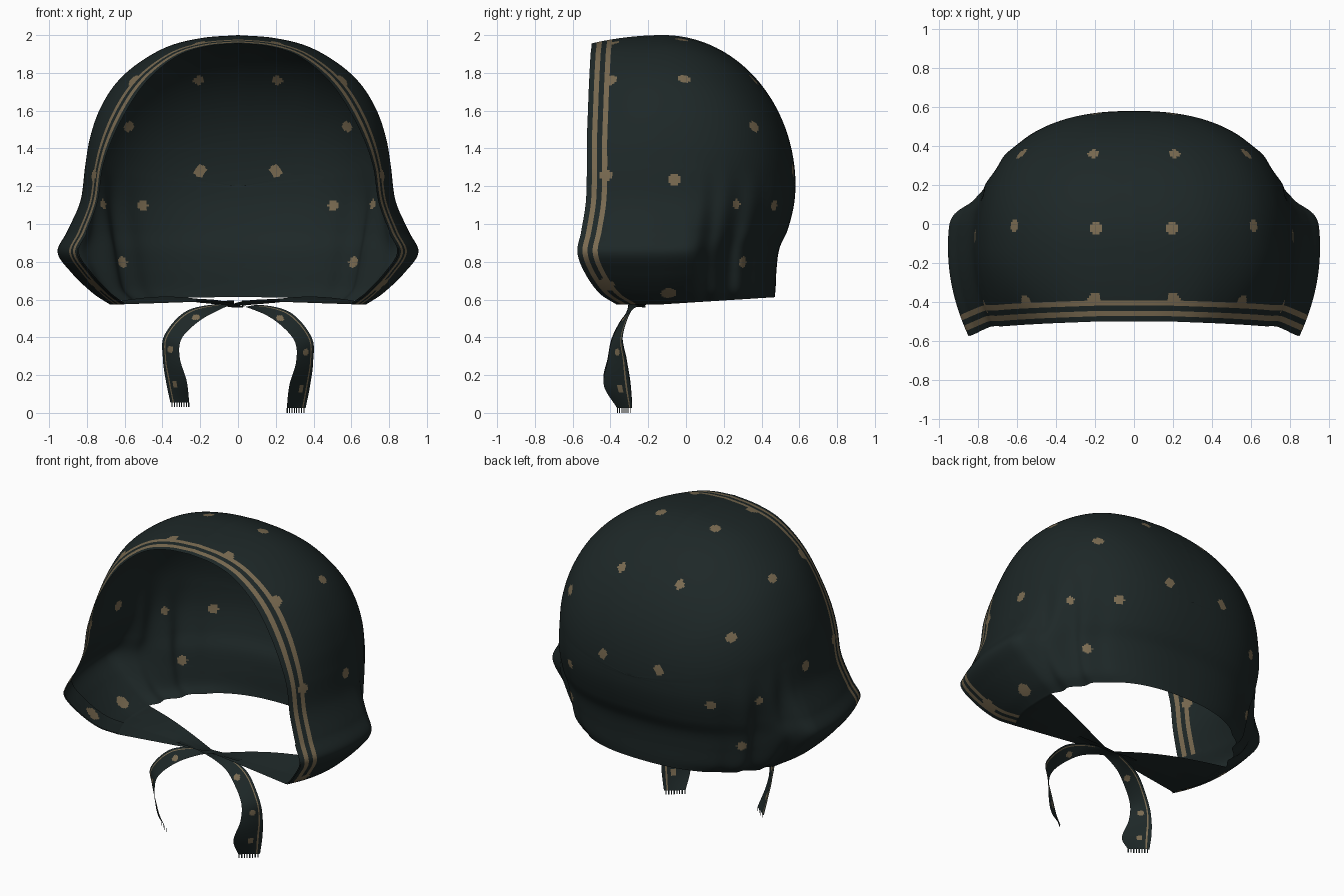
import bpy, bmesh, math
from mathutils import Vector

if "Cube" in bpy.data.objects:
    bpy.data.objects.remove(bpy.data.objects["Cube"])


def material(name, rgb):
    m = bpy.data.materials.new(name)
    m.diffuse_color = (*rgb, 1)
    m.use_nodes = True
    m.node_tree.nodes["Principled BSDF"].inputs["Base Color"].default_value = m.diffuse_color
    return m


GREEN = material("dark_green_cloth", (0.0125, 0.0205, 0.0205))
TAN = material("tan_pattern", (0.195, 0.147, 0.083))


def smooth_path(points, steps):
    """Catmull-Rom samples through tuples of any length."""
    pts = [Vector(p) for p in points]
    pts = [2 * pts[0] - pts[1]] + pts + [2 * pts[-1] - pts[-2]]
    out = []
    for i in range(1, len(pts) - 2):
        a, b, c, d = pts[i - 1:i + 3]
        for k in range(steps):
            t = k / steps
            out.append(0.5 * (2 * b + (c - a) * t + (2 * a - 5 * b + 4 * c - d) * t * t
                              + (3 * b - a - 3 * c + d) * t ** 3))
    return out + [pts[-2]]


def make_object(name, bm):
    me = bpy.data.meshes.new(name)
    bm.to_mesh(me)
    bm.free()
    ob = bpy.data.objects.new(name, me)
    bpy.context.collection.objects.link(ob)
    me.materials.append(GREEN)
    me.materials.append(TAN)
    for p in me.polygons:
        p.use_smooth = True
    return ob


def add_grid(bm, rows, rule=lambda r, c: 0):
    """Skin rows of points; rule(r, c) gives the material of each cell."""
    vs = [[bm.verts.new(p) for p in row] for row in rows]
    for r in range(len(rows) - 1):
        for c in range(len(rows[0]) - 1):
            f = bm.faces.new((vs[r][c], vs[r][c + 1], vs[r + 1][c + 1], vs[r + 1][c]))
            f.material_index = rule(r, c)


def paint_dots(bm, dots):
    """Colour the faces around the surface point nearest each (x, y, z, radius)."""
    faces = [(f, f.calc_center_median()) for f in bm.faces]
    for x, y, z, radius in dots:
        d = Vector((x, y, z))
        near = min(faces, key=lambda fc: (fc[1] - d).length_squared)[1]
        for f, c in faces:
            if (c - near).length_squared < radius * radius:
                f.material_index = 1


def mirror_weld(bm):
    geo = bmesh.ops.duplicate(bm, geom=bm.verts[:] + bm.edges[:] + bm.faces[:])["geom"]
    for g in geo:
        if isinstance(g, bmesh.types.BMVert):
            g.co.x = -g.co.x
    bmesh.ops.reverse_faces(bm, faces=[g for g in geo if isinstance(g, bmesh.types.BMFace)])
    bmesh.ops.remove_doubles(bm, verts=bm.verts[:], dist=.0002)
    bmesh.ops.recalc_face_normals(bm, faces=bm.faces[:])


# Hood outline, bottom to top: side x, z, front rim y, rear x, back y, rim inset
PROFILE = [
    (.68, .575, -.37, .66, .47, .11), (.77, .635, -.46, .72, .475, .11), (.88, .74, -.535, .75, .48, .11),
    (.955, .85, -.575, .77, .495, .11), (.905, .96, -.555, .79, .54, .115), (.835, 1.12, -.53, .81, .575, .11),
    (.81, 1.3, -.525, .805, .58, .115), (.785, 1.45, -.525, .785, .58, .145), (.735, 1.6, -.52, .735, .58, .18),
    (.65, 1.74, -.515, .65, .58, .20), (.53, 1.85, -.51, .53, .58, .20), (.37, 1.94, -.505, .37, .58, .19),
    (.19, 1.985, -.5, .19, .58, .18), (0, 2.0, -.5, 0, .58, .18)]
RIM = [.0135 * i for i in range(11)]   # column offsets behind the front rim
MID, REAR, STEPS = 22, 84, 15
YC, ZC = -.12, 1.2


def smoothstep(a, b, v):
    t = min(max((v - a) / (b - a), 0), 1)
    return t * t * (3 - 2 * t)


def hood_row(x_side, z0, yf, x_rear, yb, inset):
    start = yf + RIM[-1]
    ys = [yf + d for d in RIM] + [start + (YC - start) * k / MID for k in range(1, MID + 1)]
    us = [0] * len(ys)
    for k in range(1, REAR + 1):
        u = math.sin(math.pi / 2 * k / REAR)
        us.append(u)
        ys.append(YC + (yb - YC) * u)
    row = []
    for y, u in zip(ys, us):
        w = max(0, (YC - y) / (YC - yf))
        lobe = smoothstep(0, .26, y)
        x = x_side + (x_rear - x_side) * lobe
        x *= max(0, 1 - u ** 2.4) ** (1 / 2.4) * (1 - inset * w * w)
        # soft creases low on the rear sides
        x += .012 * math.sin(u * 30) * smoothstep(1.4, .9, z0) * smoothstep(.2, .4, u) * smoothstep(.9, .7, u)
        if z0 > ZC:
            z = ZC + (z0 - ZC) * math.sqrt(max(0, 1 - u * u)) * (1 - .055 * w * w)
        else:
            z = ZC - (ZC - z0) * (1 - .06 * u)
        row.append(Vector((x, y, z)))
    return row


rows = [hood_row(*p) for p in smooth_path(PROFILE, STEPS)]

# Chin flap: the side hem gathered inward to the knot
hem = rows[0]
M = next(i for i, p in enumerate(hem) if p.y > .04)
flap = []
for r in range(24, 0, -1):
    v = r / 24
    line = []
    for c in range(M + 1):
        k = c / M
        p = hem[c].lerp(Vector((.02, -.30 + .08 * k, .595 - .03 * k)), v)
        p.y -= .03 * k * math.sin(math.pi * v)
        p.z += .04 * k * math.sin(math.pi * v)
        line.append(p)
    flap.append(line)
flap.append(hem[:M + 1])

bm = bmesh.new()
add_grid(bm, rows, lambda r, c: 1 if c in (2, 3, 6, 7) else 0)   # two rim stripes
add_grid(bm, flap)
DOTS = [(.2, -.39, 1.96, .034), (.56, -.395, 1.76, .034), (.74, -.41, 1.26, .036),
        (.2, -.015, 1.99, .03), (.61, -.01, 1.76, .03), (.82, -.055, 1.24, .033),
        (.21, .37, 1.77, .03), (.57, .35, 1.51, .032), (.2, .57, 1.28, .034), (.5, .46, 1.1, .03),
        (.72, .27, 1.1, .026), (.64, .33, .79, .03), (.75, -.09, .655, .042), (.75, -.41, .69, .045)]
paint_dots(bm, DOTS)
mirror_weld(bm)
make_object("hood", bm)

# Plain turned-in hem covering the stripes inside the lower front corners
bm = bmesh.new()
lining = [[Vector((p.x - .007, p.y + .001, p.z + .004)) for p in row[:13]] for row in rows[:4 * STEPS]]
add_grid(bm, lining)
paint_dots(bm, [(.75, -.41, .69, .045)])
mirror_weld(bm)
make_object("inner_hem", bm)

# Ribbon ends crossing under the chin: centre xyz, half-width vector xyz
STRAP = [
    (.22, -.275, .595, 0, .045, -.01), (.02, -.26, .58, 0, .045, -.01), (-.12, -.28, .555, 0, .035, .02),
    (-.25, -.325, .505, -.03, .03, .03), (-.345, -.365, .40, -.045, .03, .01),
    (-.353, -.365, .29, -.045, .05, 0), (-.327, -.365, .17, -.055, .07, 0), (-.308, -.325, .055, -.05, .04, 0)]


def strap(name, side, drop):
    bm = bmesh.new()
    grid = []
    for s in smooth_path(STRAP, 16):
        p, w = Vector(s[:3]), Vector(s[3:])
        p.z -= drop * (.6 - p.z) / .55 + (.012 if side < 0 else 0) * smoothstep(.15, .0, abs(p.x))
        line = [p + w * (k / 8 - 1) for k in range(17)]
        grid.append([Vector((q.x * side, q.y, q.z)) for q in line])
    add_grid(bm, grid, lambda r, c: 1 if c == 13 and r > 28 else 0)
    paint_dots(bm, [(*grid[i][j], .02) for i, j in ((46, 6), (74, 9), (98, 10))])
    # fringe threads
    end = grid[-1]
    low = Vector((0, 0, -.025))
    for a, b in zip(end[:-1:2], end[2::2]):
        m = a.lerp(b, .45)
        bm.faces.new([bm.verts.new(q) for q in (a, m, m + low, a + low)])
    make_object(name, bm)


strap("tie_left", 1, 0.0)
strap("tie_right", -1, 0.03)
